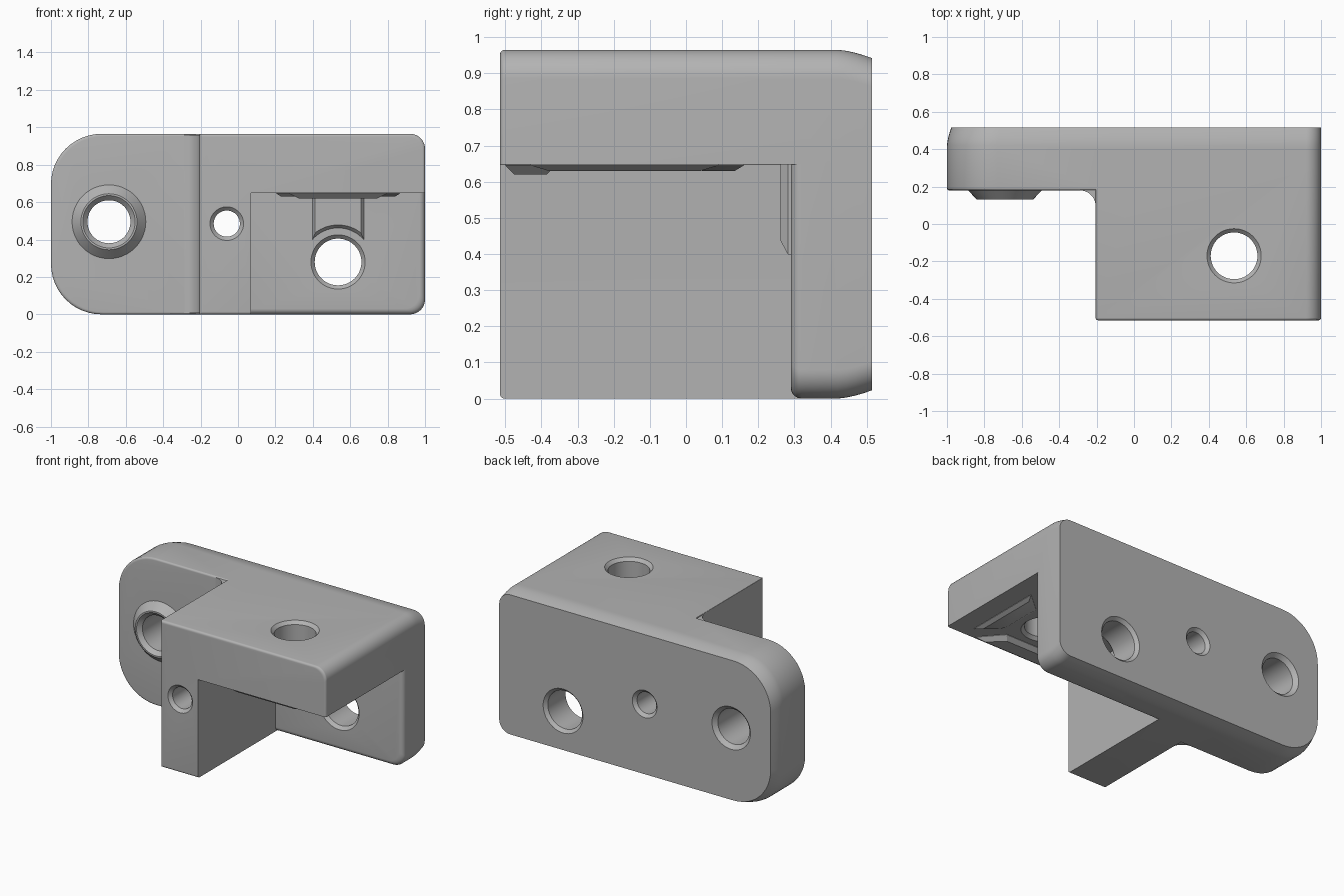
import bpy, bmesh, math
from mathutils import Matrix, Vector

if "Cube" in bpy.data.objects:
    bpy.data.objects.remove(bpy.data.objects["Cube"], do_unlink=True)

grey = bpy.data.materials.new("matte grey")
grey.use_nodes = True
colour = (0.45, 0.45, 0.45, 1)
grey.diffuse_color = colour
grey.node_tree.nodes["Principled BSDF"].inputs["Base Color"].default_value = colour

HEIGHT, FRONT, BACK = 0.965, -0.515, 0.515


def loft(name, rings):
    """Closed solid through rings of equal point count."""
    bm = bmesh.new()
    loops = [[bm.verts.new(p) for p in ring] for ring in rings]
    n = len(loops[0])
    for a, b in zip(loops, loops[1:]):
        for i in range(n):
            j = (i + 1) % n
            bm.faces.new((a[i], a[j], b[j], b[i]))
    bm.faces.new(loops[0])
    bm.faces.new(loops[-1])
    bmesh.ops.recalc_face_normals(bm, faces=bm.faces[:])
    mesh = bpy.data.meshes.new(name)
    bm.to_mesh(mesh)
    bm.free()
    mesh.materials.append(grey)
    obj = bpy.data.objects.new(name, mesh)
    bpy.context.collection.objects.link(obj)
    return obj


def rounded(x0, x1, z0, z1, rl, rr, y):
    """Rounded rectangle facing y, with its own radius on each side."""
    pts = []
    corners = ((x1, z1, rr, 0), (x0, z1, rl, 1), (x0, z0, rl, 2), (x1, z0, rr, 3))
    for x, z, r, quarter in corners:
        cx = x - r if x == x1 else x + r
        cz = z - r if z == z1 else z + r
        for k in range(13):
            a = (quarter + k / 12) * math.pi / 2
            pts.append((cx + r * math.cos(a), y, cz + r * math.sin(a)))
    return pts


def slab(name, x0, x1, rl, rr, front, back, bevel, taper=False, side=0):
    """Rounded slab with a soft front edge and optional tapered back."""
    rings = []
    for k in range(6):
        a = k / 5 * math.pi / 2
        d, y = bevel * (1 - math.sin(a)), front + bevel * (1 - math.cos(a))
        rings.append(rounded(x0 + d, x1 - d, d, HEIGHT - d, rl, rr, y))
    if taper:
        for k in range(5):
            t = k / 4
            d = 0.023 * t ** 1.5
            rings.append(rounded(x0 + d * side, x1, d, HEIGHT - d, rl, rr,
                                 0.42 + (BACK - 0.42) * t))
    else:
        rings.append(rounded(x0, x1, 0, HEIGHT, rl, rr, back))
    return loft(name, rings)


def lathe(name, centre, axis, profile, sides=48):
    """Turned solid from (distance, radius) pairs along an axis."""
    turn = Vector((0, 0, 1)).rotation_difference(Vector(axis)).to_matrix()
    rings = []
    for d, r in profile:
        rings.append([Vector(centre) + turn @ Vector((
            r * math.cos(2 * math.pi * i / sides),
            r * math.sin(2 * math.pi * i / sides), d)) for i in range(sides)])
    return loft(name, rings)


def combine(target, other, operation):
    mod = target.modifiers.new("combine", 'BOOLEAN')
    mod.object, mod.operation, mod.solver = other, operation, 'EXACT'
    bpy.context.view_layer.objects.active = target
    bpy.ops.object.modifier_apply(modifier=mod.name)
    bpy.data.objects.remove(other, do_unlink=True)


def hole(centre, axis, start, end, radius, lip=0.02):
    """Through hole with chamfered mouths."""
    profile = [(start - 0.1, radius + lip), (start, radius + lip),
               (start + lip, radius), (end - lip, radius),
               (end, radius + lip), (end + 0.1, radius + lip)]
    combine(body, lathe("hole_cutter", centre, axis, profile), 'DIFFERENCE')


# Block with the open bay below its shelf
body = slab("bracket_body", -0.205, 1, 0.004, 0.08, FRONT, 0.4, 0.014)
bay = loft("bay_cutter", [rounded(0.07, 1.2, -0.2, 0.648, 0.002, 0.002, y)
                          for y in (-0.8, 0.6)])
combine(body, bay, 'DIFFERENCE')

# Back plate, mounting wing and the fillet between wing and block
combine(body, slab("back_plate", -0.1, 1, 0.004, 0.08, 0.29, BACK, 0.03, True), 'UNION')
combine(body, slab("wing", -1, 0, 0.27, 0.004, 0.18, BACK, 0.012, True, 1), 'UNION')
R = 0.085
fillet_path = [(-0.19, 0.2), (-0.205 - R, 0.2)]
fillet_path += [(-0.205 - R + R * math.sin(a), 0.18 - R + R * math.cos(a))
                for a in [k / 10 * math.pi / 2 for k in range(11)]]
fillet_path += [(-0.19, 0.18 - R)]
combine(body, loft("wing_fillet", [[(x, y, z) for x, y in fillet_path]
                                   for z in (0.006, HEIGHT - 0.006)]), 'UNION')

# Conical boss on the wing
combine(body, lathe("boss", (-0.69, 0, 0.495), (0, 1, 0),
                    [(0.13, 0.15), (0.183, 0.2), (0.3, 0.2)]), 'UNION')

# Chamfered holes
hole((-0.69, 0, 0.495), (0, 1, 0), 0.13, BACK, 0.115, 0.025)
hole((-0.06, 0, 0.485), (0, 1, 0), FRONT, BACK, 0.07)
hole((0.535, 0, 0.28), (0, 1, 0), 0.29, BACK, 0.125)
hole((0.535, -0.17, 0), (0, 0, 1), 0.648, HEIGHT, 0.125)


# Raised pad over the bay hole, with an arched lower edge
def pad_ring(half, radius, y):
    span = math.asin(half / radius)
    pts = [(0.535 + radius * math.sin(a), y, 0.28 + radius * math.cos(a))
           for a in [span * (k / 8 - 1) for k in range(17)]]
    return pts + [(0.535 + half, y, 0.66), (0.535 - half, y, 0.66)]


parts = [body, loft("arched_pad", [pad_ring(0.138, 0.182, 0.3),
                                   pad_ring(0.138, 0.182, 0.282),
                                   pad_ring(0.122, 0.198, 0.262)])]

# Four tapered pads around the hole under the shelf
for i, name in enumerate(("right", "back", "left", "front")):
    turn = Matrix.Rotation(i * math.pi / 2, 3, 'Z')
    low = 0.62 if name == "front" else 0.63

    def trapezoid(shrink, z):
        inner, outer = 0.19 + shrink, 0.33 - shrink
        wide, narrow = 0.26 - 2 * shrink, 0.14 - shrink
        flat = ((inner, -narrow), (outer, -wide), (outer, wide), (inner, narrow))
        return [Vector((0.535, -0.17, z)) + turn @ Vector((x, y, 0)) for x, y in flat]

    parts.append(loft(name + "_shelf_pad", [trapezoid(0, 0.655), trapezoid(0, 0.645),
                                            trapezoid(0.025, low)]))

# Smooth the round surfaces and keep edges crisp
for obj in parts:
    bpy.ops.object.select_all(action='DESELECT')
    obj.select_set(True)
    bpy.context.view_layer.objects.active = obj
    bpy.ops.object.shade_smooth_by_angle(angle=math.radians(30))
